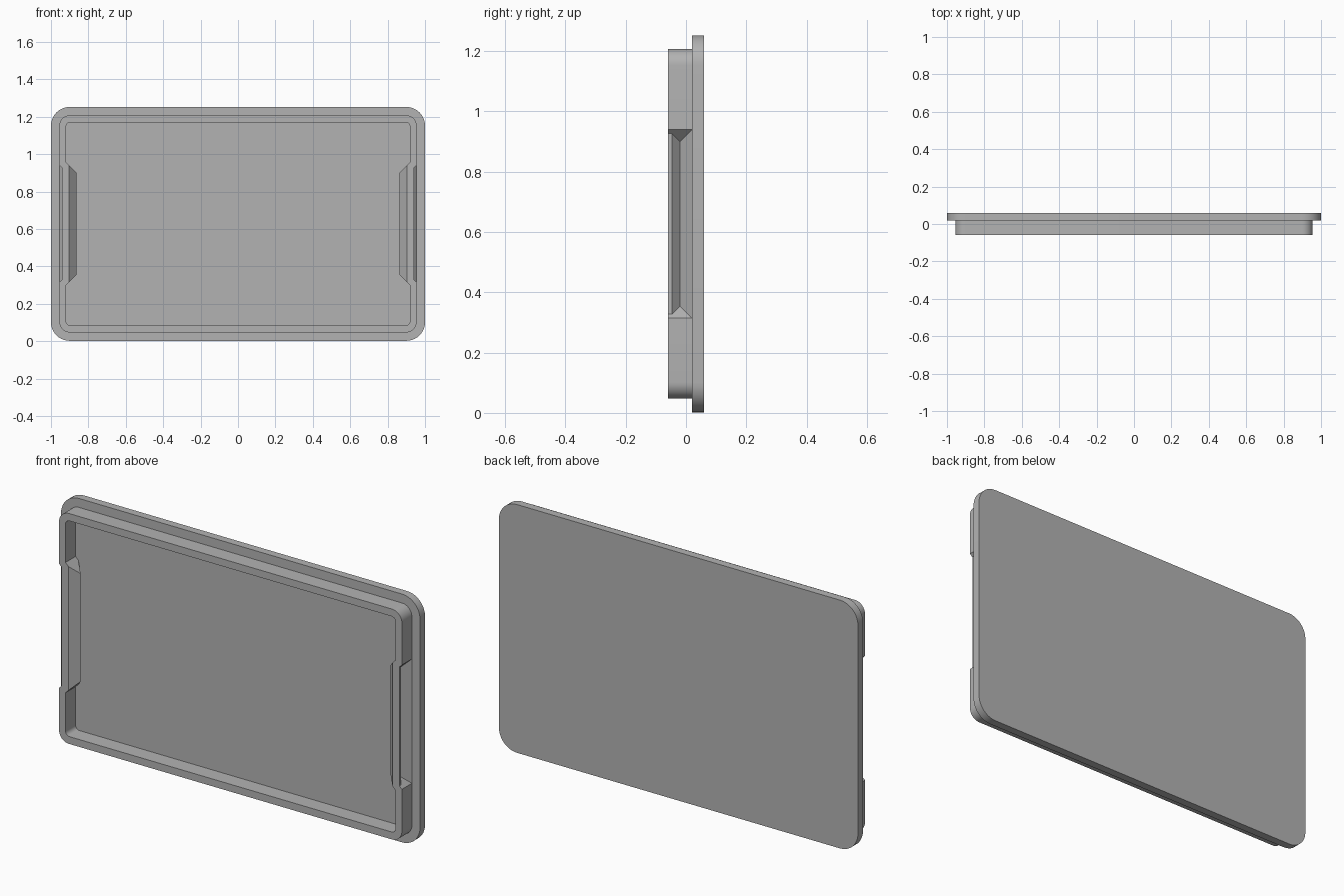
import bpy
import bmesh
from math import cos, sin, pi, radians

cube = bpy.data.objects.get("Cube")
if cube:
    bpy.data.objects.remove(cube, do_unlink=True)

MID_Z = 0.627
FRONT, PLATE_FRONT, BACK = -0.06, 0.02, 0.06

grey = bpy.data.materials.new("plain grey")
grey.use_nodes = True
colour = (0.45, 0.45, 0.45, 1)
grey.diffuse_color = colour
grey.node_tree.nodes["Principled BSDF"].inputs["Base Color"].default_value = colour


def make_solid(name, start, end):
    """Closed solid between two matching loops of points."""
    bm = bmesh.new()
    a = [bm.verts.new(p) for p in start]
    b = [bm.verts.new(p) for p in end]
    bm.faces.new(a)
    bm.faces.new(b[::-1])
    for i in range(len(a)):
        j = (i + 1) % len(a)
        bm.faces.new((a[i], b[i], b[j], a[j]))
    bmesh.ops.recalc_face_normals(bm, faces=bm.faces)
    mesh = bpy.data.meshes.new(name)
    bm.to_mesh(mesh)
    bm.free()
    mesh.materials.append(grey)
    obj = bpy.data.objects.new(name, mesh)
    bpy.context.collection.objects.link(obj)
    return obj


def rounded_slab(name, half_x, half_z, radius, y0, y1, steps=10):
    outline = []
    for corner, (sx, sz) in enumerate([(1, 1), (-1, 1), (-1, -1), (1, -1)]):
        for i in range(steps + 1):
            t = (corner + i / steps) * pi / 2
            outline.append((sx * (half_x - radius) + radius * cos(t),
                            MID_Z + sz * (half_z - radius) + radius * sin(t)))
    return make_solid(name, [(x, y0, z) for x, z in outline],
                      [(x, y1, z) for x, z in outline])


def hipped_bar(name, profile, side, base_x, base_half):
    """Bar along z whose ends slope in as it goes towards the middle."""
    def end(sign):
        return [(side * x, y, MID_Z + sign * (base_half + x - base_x))
                for x, y in profile]
    return make_solid(name, end(-1), end(1))


def combine(target, tool, operation):
    mod = target.modifiers.new("cut", "BOOLEAN")
    mod.operation = operation
    mod.solver = "EXACT"
    mod.object = tool
    bpy.context.view_layer.update()
    depsgraph = bpy.context.evaluated_depsgraph_get()
    result = bpy.data.meshes.new_from_object(target.evaluated_get(depsgraph))
    target.modifiers.clear()
    target.data = result
    bpy.data.objects.remove(tool, do_unlink=True)


# Flat back plate
plate = rounded_slab("back_plate", 1.0, 0.625, 0.1, PLATE_FRONT, BACK)

# Raised rim with an open tray inside
rim = rounded_slab("raised_rim", 0.955, 0.58, 0.055, FRONT, PLATE_FRONT + 0.01)
tray = rounded_slab("tray_cutter", 0.919, 0.543, 0.022, FRONT - 0.1, BACK + 0.1)
combine(rim, tray, "DIFFERENCE")

# Grip on each side: inner bulge, then outer V groove
bulge = [(0.935, FRONT), (0.903, FRONT), (0.863, -0.02),
         (0.903, PLATE_FRONT), (0.935, PLATE_FRONT)]
groove = [(0.965, 0.03), (0.915, -0.02), (0.941, -0.046),
          (0.941, -0.08), (0.965, -0.08)]
for side in (1, -1):
    combine(rim, hipped_bar("grip_bulge", bulge, side, 0.919, 0.328), "UNION")
    combine(rim, hipped_bar("grip_groove", groove, side, 0.955, 0.313), "DIFFERENCE")

# Smooth rounded corners, crisp edges
bpy.ops.object.select_all(action="DESELECT")
for obj in (plate, rim):
    obj.select_set(True)
bpy.context.view_layer.objects.active = plate
bpy.ops.object.shade_smooth_by_angle(angle=radians(30))
